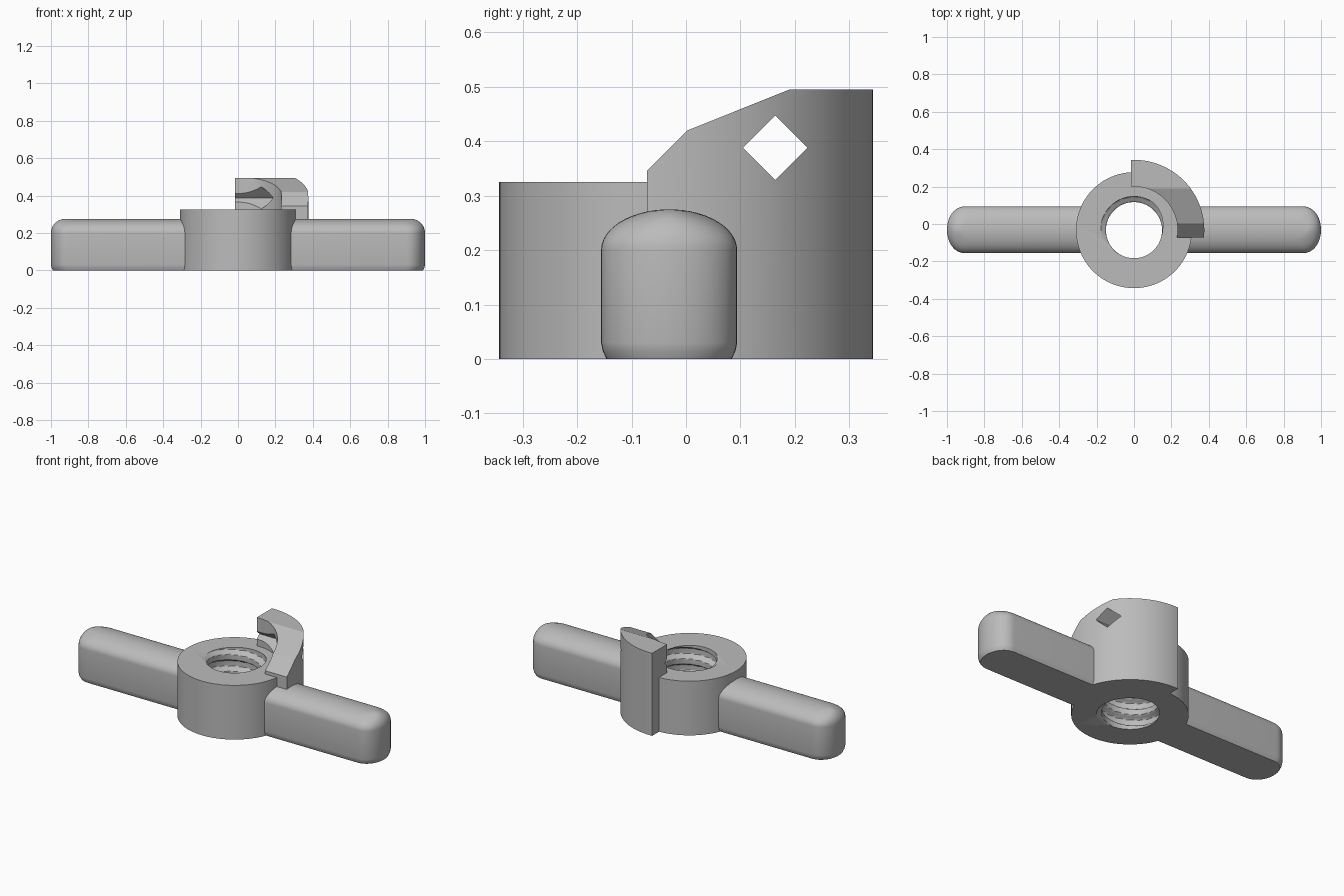
import bpy, bmesh, math

cube = bpy.data.objects.get("Cube")
if cube:
    bpy.data.objects.remove(cube, do_unlink=True)

CY = -0.033          # hub axis position in y
HUB_R, HUB_H = 0.31, 0.325

grey = bpy.data.materials.new("plain grey")
grey.use_nodes = True
grey.diffuse_color = (0.5, 0.5, 0.5, 1)
grey.node_tree.nodes["Principled BSDF"].inputs["Base Color"].default_value = (0.5, 0.5, 0.5, 1)


def loft(name, rings):
    """Solid through closed rings of equal length, capped at both ends."""
    bm = bmesh.new()
    loops = [[bm.verts.new(p) for p in ring] for ring in rings]
    n = len(loops[0])
    for a, b in zip(loops, loops[1:]):
        for i in range(n):
            j = (i + 1) % n
            bm.faces.new((a[i], a[j], b[j], b[i]))
    bm.faces.new(loops[0][::-1])
    bm.faces.new(loops[-1])
    bmesh.ops.recalc_face_normals(bm, faces=bm.faces)
    mesh = bpy.data.meshes.new(name)
    bm.to_mesh(mesh)
    bm.free()
    obj = bpy.data.objects.new(name, mesh)
    bpy.context.collection.objects.link(obj)
    mesh.materials.append(grey)
    return obj


def circle(radius, z, n=96):
    """Ring around the hub axis; radius may be a function of angle and height."""
    pts = []
    for i in range(n):
        a = 2 * math.pi * i / n
        r = radius(a, z) if callable(radius) else radius
        pts.append((r * math.cos(a), CY + r * math.sin(a), z))
    return pts


def cylinder(name, r, z0, z1):
    return loft(name, [circle(r, z0), circle(r, z1)])


def prism(name, profile, x0, x1):
    return loft(name, [[(x, y, z) for y, z in profile] for x in (x0, x1)])


def select(obj):
    bpy.ops.object.select_all(action='DESELECT')
    obj.select_set(True)
    bpy.context.view_layer.objects.active = obj


def cut(obj, tool, operation='DIFFERENCE'):
    tool.hide_render = True
    mod = obj.modifiers.new("cut", 'BOOLEAN')
    mod.operation, mod.object, mod.solver = operation, tool, 'EXACT'
    select(obj)
    bpy.ops.object.modifier_apply(modifier=mod.name)
    bpy.data.objects.remove(tool, do_unlink=True)


def smooth(obj, degrees=30):
    select(obj)
    bpy.ops.object.shade_smooth_by_angle(angle=math.radians(degrees))


# Hub with a threaded bore
PITCH = 0.1


def thread(a, z):
    phase = a - math.radians(115) - 2 * math.pi * (z - HUB_H) / PITCH
    return 0.15 + 0.03 * min(1, max(0, 0.5 + math.cos(phase)))


hub = cylinder("hub", HUB_R, 0, HUB_H)
step = PITCH / 20
bore = loft("bore_cutter", [circle(thread, -0.022 + step * k, 72) for k in range(76)])
cut(hub, bore)
smooth(hub)

# Raised quarter collar with a sloped top and a diamond hole
collar = prism("quarter_collar", [(-0.072, 0), (-0.072, 0.345), (0.003, 0.42),
                                  (0.19, 0.495), (0.45, 0.495), (0.45, 0)], -0.015, 0.45)
cut(collar, cylinder("outer_cutter", 0.376, -0.1, 0.7), 'INTERSECT')
cut(collar, cylinder("inner_cutter", 0.233, -0.1, 0.7))
d, hy, hz = 0.059, 0.164, 0.388
cut(collar, prism("diamond_cutter", [(hy - d, hz), (hy, hz + d), (hy + d, hz), (hy, hz - d)], -0.1, 0.5))
smooth(collar, 15)


# Wings with domed tops and rounded ends
def wing_ring(side, half, end, z, n=24):
    length = 0.1 * min(1, half / 0.06)
    pts = [(0.25, -half), (0.25, half)]
    for i in range(n + 1):
        a = math.pi / 2 - math.pi * i / n
        c, s = abs(math.cos(a)), math.sin(a)
        pts.append((end - length + length * c ** 0.9, half * s))
    return [(side * x, CY + 0.002 + y, z) for x, y in pts]


for side, name in ((1, "left_wing"), (-1, "right_wing")):
    rings = [wing_ring(side, 0.115, 0.99, 0), wing_ring(side, 0.122, 0.997, 0.015),
             wing_ring(side, 0.125, 1, 0.03)]
    for k in range(13):
        t = math.radians(87 * k / 12)
        rings.append(wing_ring(side, 0.125 * math.cos(t), 1 - 0.075 * (1 - math.cos(t)),
                               0.2 + 0.075 * math.sin(t)))
    smooth(loft(name, rings), 35)
